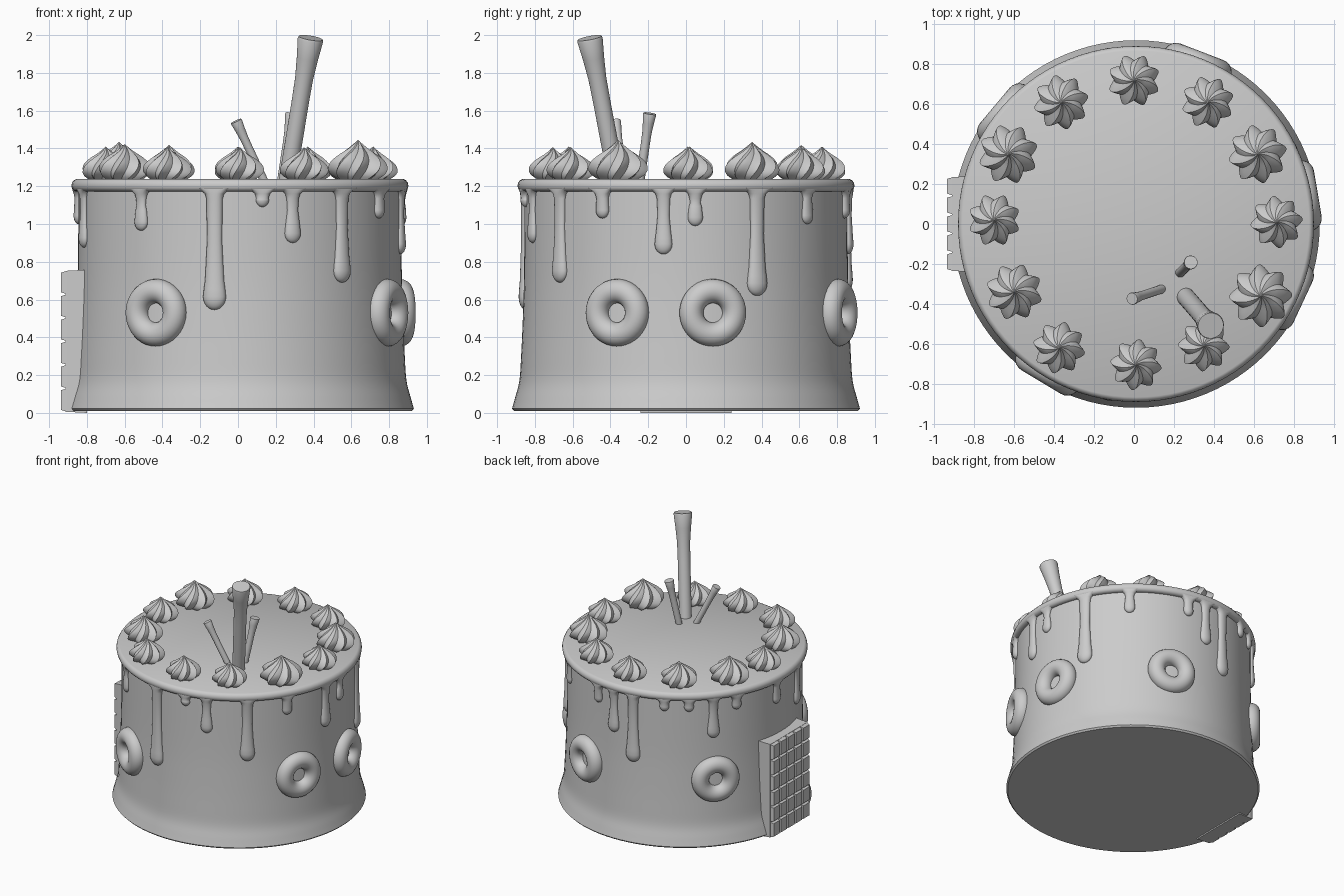
import bpy, bmesh
from math import sin, cos, pi, radians
from mathutils import Vector, Matrix

if "Cube" in bpy.data.objects:
    bpy.data.objects.remove(bpy.data.objects["Cube"])

CX = 0.01  # cake axis


def finish(name, bm, angle=40):
    bmesh.ops.recalc_face_normals(bm, faces=bm.faces)
    me = bpy.data.meshes.new(name)
    bm.to_mesh(me)
    bm.free()
    ob = bpy.data.objects.new(name, me)
    bpy.context.collection.objects.link(ob)
    bpy.ops.object.select_all(action='DESELECT')
    ob.select_set(True)
    bpy.context.view_layer.objects.active = ob
    bpy.ops.object.shade_smooth_by_angle(angle=radians(angle))
    return ob


def smooth(pts, n=4):
    # Catmull-Rom resampling of a profile
    p = [Vector(q) for q in pts]
    p = [2 * p[0] - p[1]] + p + [2 * p[-1] - p[-2]]
    out = []
    for i in range(1, len(p) - 2):
        a, b, c, d = p[i - 1:i + 3]
        for k in range(n):
            t = k / n
            out.append(0.5 * (2 * b + (c - a) * t + (2 * a - 5 * b + 4 * c - d) * t * t
                              + (3 * b - a - 3 * c + d) * t ** 3))
    out.append(p[-2])
    return out


def lathe(name, pts, segs, mat=Matrix(), shape=None, angle=40):
    # revolve (radius, z) points; shape(a, t) gives (radius factor, twist)
    bm = bmesh.new()
    rings = []
    for i, (r, z) in enumerate(pts):
        if r < 1e-4:
            rings.append([bm.verts.new((0, 0, z))])
            continue
        ring = []
        for s in range(segs):
            a = 2 * pi * s / segs
            f, tw = shape(a, i / (len(pts) - 1)) if shape else (1, 0)
            ring.append(bm.verts.new((r * f * cos(a + tw), r * f * sin(a + tw), z)))
        rings.append(ring)
    for A, B in zip(rings, rings[1:]):
        for s in range(segs):
            quad = [A[s % len(A)], A[(s + 1) % len(A)], B[(s + 1) % len(B)], B[s % len(B)]]
            bm.faces.new(list(dict.fromkeys(quad)))
    bm.transform(mat)
    return finish(name, bm, angle)


centre = Matrix.Translation((CX, 0, 0))

# Flared cake body
wall = smooth([(0.921, 0.022), (0.905, 0.08), (0.882, 0.17), (0.873, 0.3), (0.864, 0.5),
               (0.857, 0.75), (0.855, 1.2)])
lathe("cake_body", [(0, 0.01), (0.91, 0.01)] + [tuple(v) for v in wall] + [(0, 1.2)], 96, centre)

# Glaze cap with rounded rim
lathe("glaze_cap", [(0, 1.237), (0.868, 1.237), (0.88, 1.231), (0.889, 1.218), (0.892, 1.203),
                    (0.889, 1.188), (0.88, 1.177), (0.865, 1.172), (0.84, 1.172)], 96, centre)

# Glaze drips: (angle around cake, lowest z)
drips = [(-127.5, .965), (-99, .545), (-82, 1.09), (-71, .90), (-51, .69), (-31, 1.03), (-8, .84),
         (3.3, .99), (26, .62), (48.4, 1.0), (78, 1.03), (88, .84), (99, .64), (115, 1.08),
         (127, 1.08), (139, .86), (151, 1.06), (176, 1.0), (196, .875)]
for deg, low in drips:
    w = 0.03 + 0.048 * (1.2 - low)
    neck = 0.6 * w + 0.003 if low < 1.02 else 0.8 * w
    top = low + 2.6 * w
    prof = [(w * sin(k * pi / 12), low + 1.15 * w * (1 - cos(k * pi / 12))) for k in range(7)]
    if top < 1.1:
        prof += [(0.93 * w, low + 1.8 * w), ((w + neck) / 2, top), (neck, (top + 1.13) / 2)]
    prof += [(neck + 0.004, 1.135), (neck + 0.012, 1.16), (neck + 0.032, 1.178),
             (neck + 0.06, 1.19), (0, 1.19)]
    mat = (centre @ Matrix.Rotation(radians(deg), 4, 'Z') @ Matrix.Translation((0.858, 0, 0))
           @ Matrix.Diagonal((0.62 if low < 1.02 else 0.75, 1, 1, 1)))
    # keep the flared root inside the rim
    ob = lathe("glaze_drip", prof, 20, mat, angle=60)
    c, s = cos(radians(deg)), sin(radians(deg))
    for v in ob.data.vertices:
        r = (v.co.x - CX) * c + v.co.y * s
        if v.co.z > 1.14 and r > 0.886:
            v.co.x -= (r - 0.886) * c
            v.co.y -= (r - 0.886) * s

# Ring biscuits pressed into the side
for deg in (-121, -25, 9.5, 69, 140):
    a = radians(deg)
    bpy.ops.mesh.primitive_torus_add(major_radius=0.115, minor_radius=0.064, major_segments=40,
                                     minor_segments=20, rotation=(0, pi / 2, a),
                                     location=(CX + 0.86 * cos(a), 0.86 * sin(a), 0.53))
    bpy.context.object.name = "ring_biscuit"
    bpy.ops.object.shade_smooth()


# Piped cream dollops: (x, y, size)
def swirl(a, t):
    lobe = abs((a * 8 / (2 * pi)) % 1 - 0.5) * 2
    return 0.78 + 0.26 * lobe ** 1.2, 1.1 * t


cream = smooth([(0.085, 0), (0.112, 0.02), (0.126, 0.045), (0.118, 0.078), (0.085, 0.11),
                (0.048, 0.135), (0.02, 0.157), (0, 0.175)], 3)
for i, (x, y, k) in enumerate([(0, .72, 1), (.37, .61, 1), (.62, .35, 1.12), (.715, .01, 1),
                               (.635, -.36, 1.2), (.35, -.61, .98), (.01, -.705, .98),
                               (-.375, -.62, 1), (-.6, -.34, 1.08), (-.7, .02, 1),
                               (-.63, .35, 1.14), (-.365, .61, 1.05)]):
    mat = (Matrix.Translation((x, y, 1.235)) @ Matrix.Rotation(i * 0.7, 4, 'Z')
           @ Matrix.Diagonal((k, k, k, 1)))
    lathe("cream_dollop", [(0, 0)] + [tuple(v) for v in cream], 64, mat, swirl, 35)

# Flared wafer sticks: base, tip, shaft radius, tip radius
for name, base, tip, r, rt in [("tall_stick", (.26, -.365, 1.22), (.385, -.51, 1.985), .046, .068),
                               ("left_stick", (.142, -.325, 1.22), (-.01, -.375, 1.545), .022, .031),
                               ("right_stick", (.23, -.245, 1.22), (.285, -.192, 1.585), .024, .035)]:
    b, d = Vector(base), Vector(tip) - Vector(base)
    L = d.length
    mat = Matrix.Translation(b) @ d.to_track_quat('Z', 'Y').to_matrix().to_4x4()
    lathe(name, [(0, 0), (r, 0), (r, L * .55), (r * 1.04, L * .72), (r + (rt - r) * .5, L * .86),
                 (rt, L * .985), (rt * .95, L), (0, L)], 32, mat)

# Segmented chocolate bar leaning on the left side
bm = bmesh.new()


def block(x0, x1, y, z, hy, hz, inset):
    # block widening from its outer face x0 to its back x1
    vs = [bm.verts.new((x, y + sy * (hy - e), z + sz * (hz - e)))
          for x, e in ((x0, inset), (x1, 0)) for sy, sz in ((-1, -1), (1, -1), (1, 1), (-1, 1))]
    bm.faces.new(vs[:4])
    bm.faces.new(vs[4:])
    for i in range(4):
        j = (i + 1) % 4
        bm.faces.new((vs[i], vs[j], vs[4 + j], vs[4 + i]))


block(-0.912, -0.80, 0, 0.379, 0.241, 0.379, 0.006)
for row in range(6):
    for col in range(5):
        block(-0.937, -0.905, (col - 2) * 0.0945, 0.379 + (row - 2.5) * 0.1245, 0.047, 0.062, 0.01)
finish("chocolate_bar", bm, 20)
